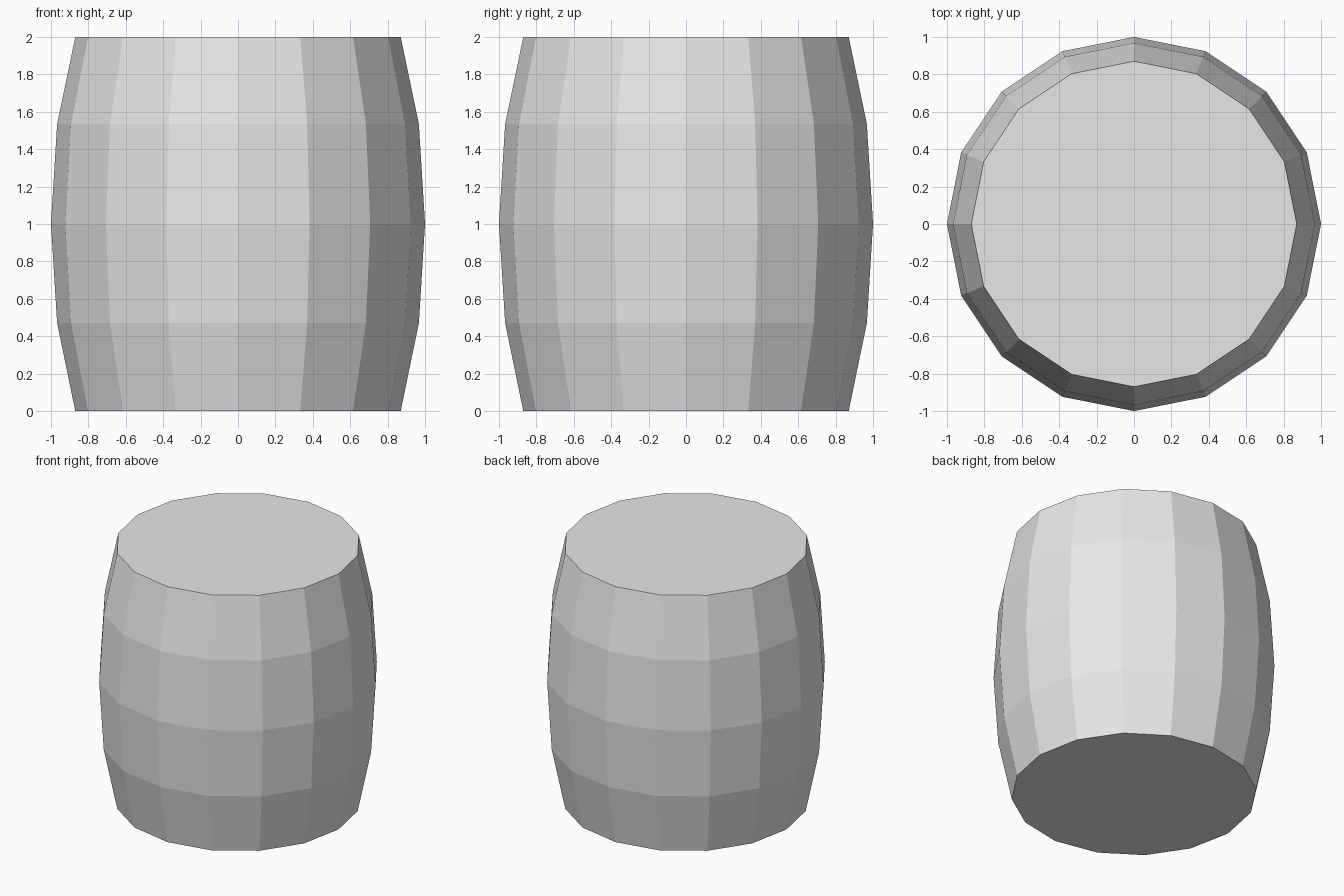
import bpy, bmesh
from math import cos, sin, tau

cube = bpy.data.objects.get("Cube")
if cube:
    bpy.data.objects.remove(cube, do_unlink=True)

SIDES = 16
# Barrel profile: (radius, height), widest at the middle
PROFILE = [(0.87, 0), (0.967, 0.47), (1, 1), (0.967, 1.535), (0.87, 2)]

# Plain grey material
grey = bpy.data.materials.new("plain_grey")
grey.use_nodes = True
colour = (0.8, 0.8, 0.8, 1)
grey.diffuse_color = colour
grey.node_tree.nodes["Principled BSDF"].inputs["Base Color"].default_value = colour

# Bulging wall, one ring of flat faces between each pair of profile points
bm = bmesh.new()
rings = [[bm.verts.new((r * cos(tau * i / SIDES), r * sin(tau * i / SIDES), z))
          for i in range(SIDES)] for r, z in PROFILE]
for low, high in zip(rings, rings[1:]):
    for i in range(SIDES):
        j = (i + 1) % SIDES
        bm.faces.new((low[i], low[j], high[j], high[i]))

# Flat bottom and lid
bm.faces.new(rings[0][::-1])
bm.faces.new(rings[-1])

mesh = bpy.data.meshes.new("barrel")
bm.to_mesh(mesh)
bm.free()
mesh.materials.append(grey)
bpy.context.collection.objects.link(bpy.data.objects.new("barrel", mesh))
